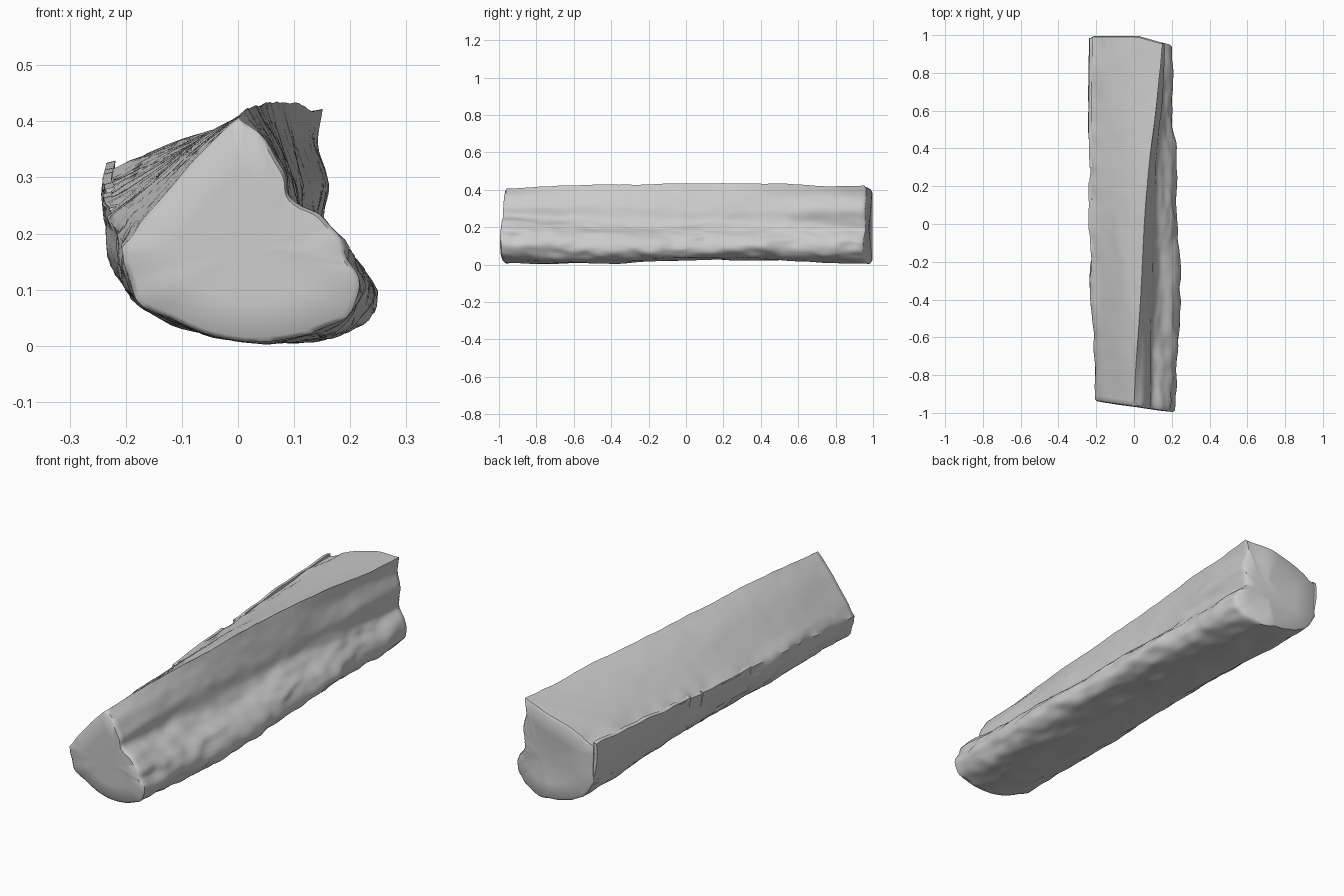
import bpy, bmesh, math
from mathutils import Vector, noise

if "Cube" in bpy.data.objects:
    bpy.data.objects.remove(bpy.data.objects["Cube"])

# Cross-sections (x, z) clockwise from the split ridge, front to back
FRONT = [(0, .41), (.05, .37), (.085, .31), (.093, .26), (.15, .225), (.2, .165), (.213, .11), (.175, .045),
         (.1, .012), (.03, .005), (-.06, .02), (-.14, .055), (-.195, .11), (-.21, .175), (-.15, .25), (-.07, .34)]
FRONT_MID = [(.035, .43), (.065, .37), (.09, .31), (.105, .24), (.15, .195), (.21, .15), (.243, .07), (.2, .022),
             (.12, .01), (.04, .012), (-.06, .028), (-.15, .065), (-.21, .125), (-.222, .225), (-.15, .29), (-.06, .37)]
BACK_MID = [(.07, .432), (.09, .36), (.11, .29), (.12, .23), (.155, .19), (.205, .15), (.225, .095), (.185, .05),
            (.12, .032), (.04, .028), (-.06, .04), (-.145, .07), (-.212, .14), (-.235, .265), (-.14, .325), (-.04, .385)]
BACK = [(.15, .42), (.143, .36), (.165, .29), (.153, .23), (.152, .19), (.18, .15), (.2, .1), (.172, .04),
        (.1, .012), (.04, .008), (-.05, .02), (-.13, .045), (-.21, .12), (-.225, .315), (-.12, .36), (0, .395)]
SECTIONS = [FRONT, FRONT_MID, BACK_MID, BACK]
STOPS = [-.96, -.4, .2, .96]
CORNERS = {0, 13}
SUB, RINGS = 5, 90


def catmull(a, b, c, d, t):
    return .5 * (2*b + (c - a)*t + (2*a - 5*b + 4*c - d)*t*t + (3*b - a - 3*c + d)*t**3)


def smooth_loop(pts):
    """Rounded closed outline that stays sharp at the split corners."""
    p, n, out = [Vector(q) for q in pts], len(pts), []
    for i in range(n):
        b, c = p[i], p[(i + 1) % n]
        a = b*2 - c if i in CORNERS else p[i - 1]
        d = c*2 - b if (i + 1) % n in CORNERS else p[(i + 2) % n]
        out += [catmull(a, b, c, d, k / SUB) for k in range(SUB)]
    return out


LOOPS = [smooth_loop(s) for s in SECTIONS]


def section(y):
    """Outline of the log at a position along its length."""
    i = 0 if y < STOPS[1] else 1 if y < STOPS[2] else 2
    t = (y - STOPS[i]) / (STOPS[i + 1] - STOPS[i])
    g = lambda k: LOOPS[max(0, min(3, k))]
    return [catmull(a, b, c, d, t) for a, b, c, d in zip(g(i - 1), g(i), g(i + 1), g(i + 2))]


def skin(bm, rings):
    n = len(rings[0])
    for r, s in zip(rings, rings[1:]):
        for j in range(n):
            k = (j + 1) % n
            bm.faces.new((r[j], r[k], s[k], s[j]))


def finish(bm, name, angle):
    bmesh.ops.recalc_face_normals(bm, faces=bm.faces)
    me = bpy.data.meshes.new(name)
    bm.to_mesh(me)
    bm.free()
    ob = bpy.data.objects.new(name, me)
    bpy.context.collection.objects.link(ob)
    bpy.ops.object.select_all(action='DESELECT')
    ob.select_set(True)
    bpy.context.view_layer.objects.active = ob
    bpy.ops.object.shade_smooth_by_angle(angle=math.radians(angle))


def grain(p, y, i):
    """Wood grain stretched along the log, rougher on the bark edges and ledge."""
    broad = noise.noise(Vector((p.x*10, y*4, p.y*10)))
    fine = noise.noise(Vector((p.x*24, y*12 + 5, p.y*24)))
    u = i / SUB
    rough = max(0, 1 - abs(u - 5.5)/2.5, 1 - abs(u - 12.5)/1.3)
    flat = .4 if u > 13.5 else 1
    return flat*(.009*broad + .004*fine) + rough*(.008*broad + .011*fine)


def cap(bm, ring, sign):
    """Slightly domed cut end."""
    c = sum((v.co for v in ring), Vector()) / len(ring)
    out = [ring]
    for s, dy in ((.95, .008), (.6, .01), (.25, .01)):
        out.append([bm.verts.new(c + (v.co - c)*s + Vector((0, sign*dy, 0))) for v in ring])
    skin(bm, out)
    bm.faces.new(out[-1])


# Split log body
bm = bmesh.new()
rings = []
for i in range(RINGS + 1):
    y = -.96 + 1.92 * i / RINGS
    loop = section(y)
    mid = sum(loop, Vector((0, 0))) / len(loop)
    ring = []
    for j, p in enumerate(loop):
        front, back = -.958 - .14*p.x, .989 - .28*max(0, p.x - .02)
        q = p + (p - mid).normalized() * grain(p, y, j)
        ring.append(bm.verts.new((q.x, front + (back - front)*i/RINGS, max(q.y, .001))))
    rings.append(ring)
skin(bm, rings)
cap(bm, rings[0], -1)
cap(bm, rings[-1], 1)
finish(bm, "split_log", 50)


# Bark lips hugging the left split edge, tapering into the log
def bark_strip(name, y0, y1, lift):
    bm = bmesh.new()
    rings = []
    for i in range(41):
        t = i / 40
        y = y0 + (y1 - y0)*t
        loop = section(min(.96, y))
        edge, low = loop[13*SUB], loop[12*SUB]
        wob = noise.noise(Vector((y*9, 2, 0)))
        off = lift * min(1, 2.5*t) * (1 + .4*wob)
        outer = [(edge + (low - edge)*f) - Vector((off*k, 0))
                 for f, k in ((-.04 + .06*wob, .6), (.12, 1), (.4, 1.1), (.7, .7), (1, -.3))]
        inner = [q + Vector((.016, .004)) for q in reversed(outer)]
        rings.append([bm.verts.new((q.x, y, q.y)) for q in outer + inner])
    skin(bm, rings)
    bm.faces.new(rings[0])
    bm.faces.new(rings[-1])
    finish(bm, name, 50)


bark_strip("bark_strip_back", .3, .985, .016)
bark_strip("bark_strip_middle", -.15, .22, .007)
